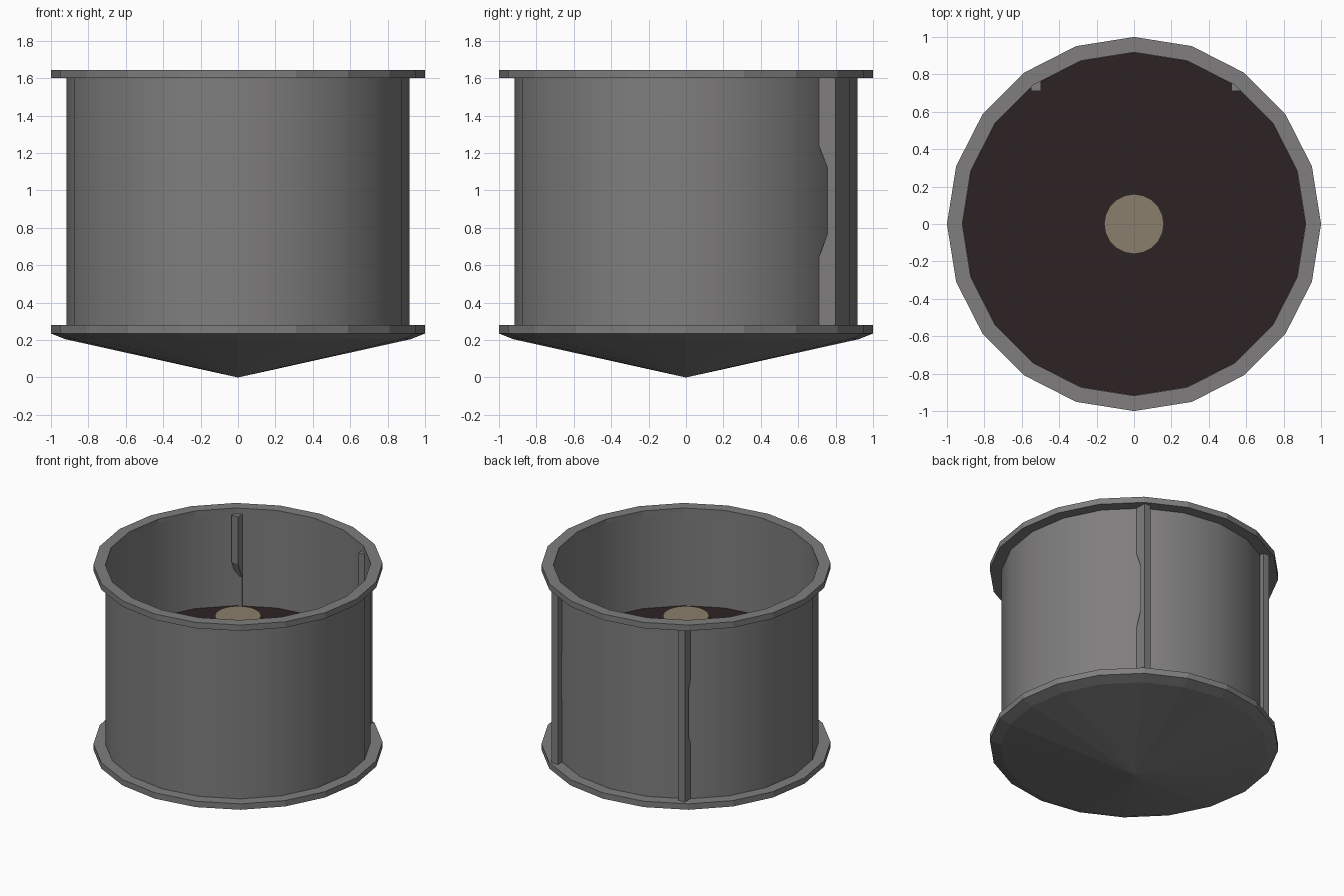
import bpy, bmesh, math

if "Cube" in bpy.data.objects:
    bpy.data.objects.remove(bpy.data.objects["Cube"])

N = 20

def material(name, rgb):
    m = bpy.data.materials.new(name)
    m.diffuse_color = (*rgb, 1)
    m.use_nodes = True
    m.node_tree.nodes["Principled BSDF"].inputs["Base Color"].default_value = m.diffuse_color
    return m

GREY = material("grey_metal", (0.215, 0.208, 0.208))
DARK = material("dark_brown", (0.027, 0.017, 0.017))
BEIGE = material("beige", (0.26, 0.21, 0.15))

def finish(name, bm, mat, smooth=False, normals=True):
    if normals:
        bmesh.ops.recalc_face_normals(bm, faces=bm.faces)
    me = bpy.data.meshes.new(name)
    bm.to_mesh(me)
    bm.free()
    me.materials.append(mat)
    ob = bpy.data.objects.new(name, me)
    bpy.context.scene.collection.objects.link(ob)
    for p in me.polygons:
        p.use_smooth = smooth
    return ob

def lathe(name, profile, mat, closed=False, smooth=False, sides=N):
    """Revolve (radius, height) points around z."""
    bm = bmesh.new()
    rings = []
    for r, z in profile:
        if r == 0:
            rings.append([bm.verts.new((0, 0, z))] * sides)
        else:
            rings.append([bm.verts.new((r * math.cos(2 * math.pi * i / sides),
                                        r * math.sin(2 * math.pi * i / sides), z))
                          for i in range(sides)])
    pairs = list(zip(rings, rings[1:]))
    if closed:
        pairs.append((rings[-1], rings[0]))
    for a, b in pairs:
        for i in range(sides):
            j = (i + 1) % sides
            quad = list(dict.fromkeys((a[i], a[j], b[j], b[i])))
            bm.faces.new(quad)
    return finish(name, bm, mat, smooth)

# Thin drum wall
lathe("drum_wall", [(0.918, 0.25), (0.918, 1.62)], GREY, smooth=True)

# Flat top rim
lathe("top_rim", [(0.918, 1.6), (1, 1.6), (1, 1.645), (0.918, 1.645)], GREY, closed=True)

# Bottom flange with shallow conical underside
lathe("bottom_cone", [(0.918, 0.28), (1, 0.28), (1, 0.235), (0.925, 0.205), (0, 0)], GREY)

# Dark floor inside and the central post
lathe("inner_floor", [(0.917, 0.9), (0, 0.9)], DARK)
lathe("centre_post", [(0.16, 0.9), (0.16, 1.25), (0, 1.25)], BEIGE)

# Two notched upright struts at the back
STRUT = [(0.71, 0.28), (0.80, 0.28), (0.80, 1.6), (0.71, 1.6),
         (0.71, 1.24), (0.757, 1.12), (0.757, 0.77), (0.71, 0.64)]
for name, x0, x1 in (("left_strut", -0.55, -0.497), ("right_strut", 0.522, 0.575)):
    bm = bmesh.new()
    a = [bm.verts.new((x0, y, z)) for y, z in STRUT]
    b = [bm.verts.new((x1, y, z)) for y, z in STRUT]
    bm.faces.new(a)
    bm.faces.new(b)
    for i in range(len(a)):
        j = (i + 1) % len(a)
        bm.faces.new((a[i], a[j], b[j], b[i]))
    finish(name, bm, GREY)
